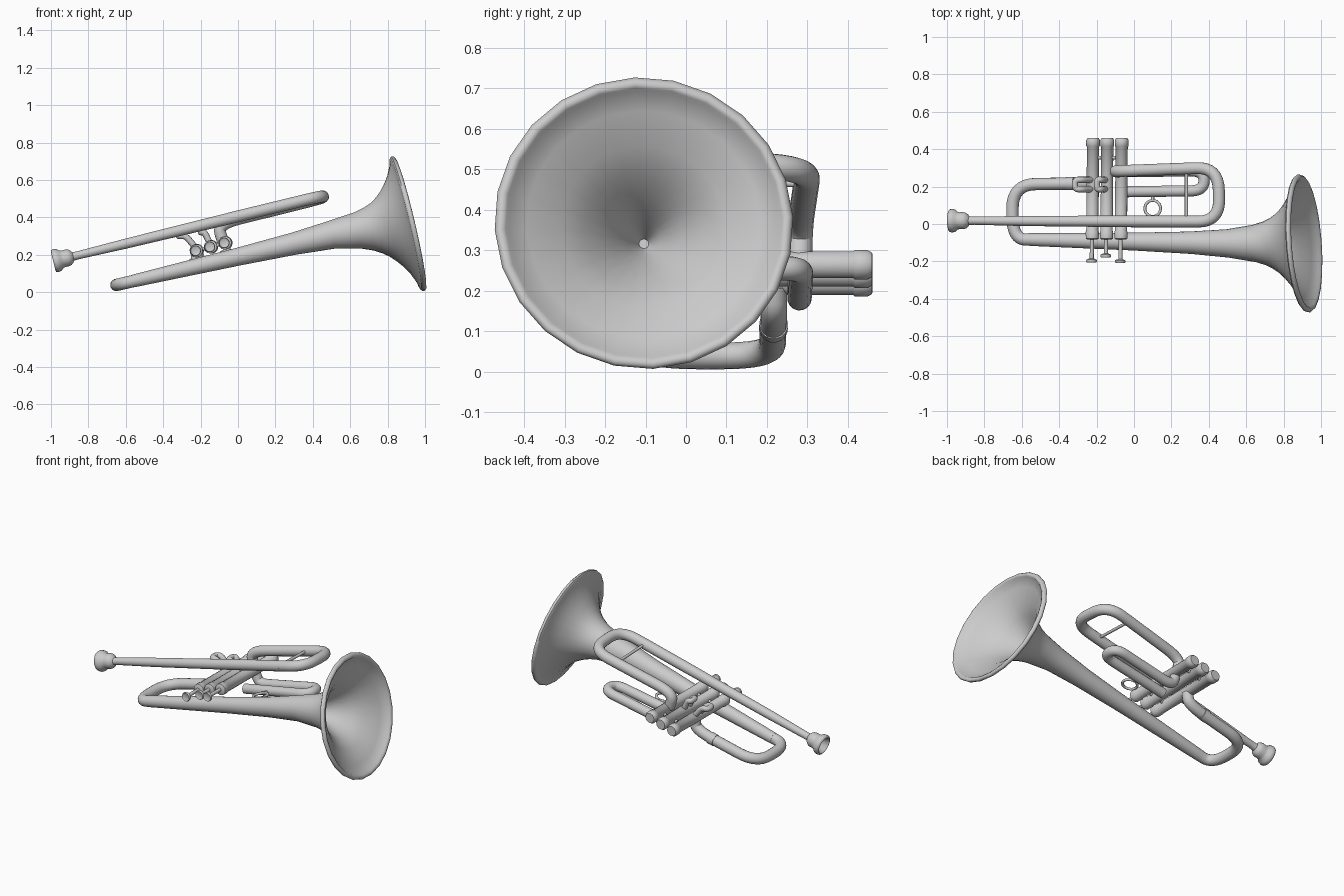
import bpy, bmesh, math
from mathutils import Vector

if "Cube" in bpy.data.objects:
    bpy.data.objects.remove(bpy.data.objects["Cube"])


def sweep(name, pts, radii, normal=None, n=16, closed=False, angle=50):
    """Round section along pts; a fixed normal gives a lathe-like stack of rings."""
    pts = [Vector(p) for p in pts]
    count = len(pts)
    if not isinstance(radii, (list, tuple)):
        radii = [radii] * count
    bm = bmesh.new()
    rings, side = [], None
    for i, p in enumerate(pts):
        if normal:
            t = Vector(normal).normalized()
        elif closed:
            t = (pts[(i + 1) % count] - pts[i - 1]).normalized()
        else:
            t = (pts[min(i + 1, count - 1)] - pts[max(i - 1, 0)]).normalized()
        if side is None:
            side = t.cross(Vector((0.13, 0.21, 0.97)))
        side = (side - t * side.dot(t)).normalized()
        up = t.cross(side)
        rings.append([bm.verts.new(p + radii[i] * (side * math.cos(a) + up * math.sin(a)))
                      for a in (2 * math.pi * k / n for k in range(n))])
    for i in range(count if closed else count - 1):
        a, b = rings[i], rings[(i + 1) % count]
        for k in range(n):
            bm.faces.new((a[k], a[(k + 1) % n], b[(k + 1) % n], b[k]))
    if not closed:
        bm.faces.new(rings[0][::-1])
        bm.faces.new(rings[-1])
    bmesh.ops.recalc_face_normals(bm, faces=bm.faces)
    me = bpy.data.meshes.new(name)
    bm.to_mesh(me)
    bm.free()
    ob = bpy.data.objects.new(name, me)
    bpy.context.collection.objects.link(ob)
    bpy.ops.object.select_all(action='DESELECT')
    ob.select_set(True)
    bpy.context.view_layer.objects.active = ob
    bpy.ops.object.shade_smooth_by_angle(angle=math.radians(angle))
    return ob


def bend(corners, d, steps=8):
    """Round the inner corners of a path, starting each bend d before the corner."""
    c = [Vector(p) for p in corners]
    out = [c[0]]
    for a, b, e in zip(c, c[1:], c[2:]):
        p = b + (a - b).normalized() * min(d, (a - b).length * 0.48)
        q = b + (e - b).normalized() * min(d, (e - b).length * 0.48)
        for s in range(steps + 1):
            t = s / steps
            out.append(p * (1 - t) ** 2 + b * 2 * t * (1 - t) + q * t * t)
    return out + [c[-1]]


def lathe(name, origin, axis, profile, n=16):
    o, ax = Vector(origin), Vector(axis).normalized()
    return sweep(name, [o + ax * t for t, r in profile], [r for t, r in profile], ax, n)


# Bell: x, z, radius outside, over the rolled rim, then back down the inside
bell = [(-.56, .06, .034), (0, .19, .048), (.3, .26, .06), (.5, .307, .076),
        (.643, .33, .1), (.70, .338, .118), (.74, .343, .138), (.775, .349, .163),
        (.805, .354, .193), (.835, .359, .23), (.862, .362, .272), (.885, .364, .322),
        (.893, .365, .348), (.894, .366, .36), (.901, .367, .369), (.912, .367, .37),
        (.921, .367, .363), (.923, .367, .353), (.917, .367, .343), (.905, .366, .336),
        (.88, .363, .29),
        (.83, .358, .205), (.78, .35, .148), (.70, .338, .088), (.62, .326, .042),
        (.55, .316, .012)]
sweep("bell", [(x, max(-.083 - .02 * (x + .56), -.104), z) for x, z, r in bell],
      [r for x, z, r in bell], (.972, .068, .228), 24)

# Bell bow and the tube back to the first valve
sweep("bell_bow", bend([(-.5, -.084, .074), (-.65, -.083, .039), (-.65, .212, .039),
                        (-.225, .217, .138), (-.215, .217, .21)], .13), .033)
lathe("bow_collar", (-.36, .216, .107), (1, .01, .236), [(0, .036), (.04, .036)])

# Lead pipe and main tuning slide
axis = (1, -.003, .243)
lead_z = lambda x: .17 + (x + .97) * .243
sweep("lead_pipe", [(-.9, .018, lead_z(-.9)), (-.6, .016, lead_z(-.6)),
                    (0, .014, lead_z(0)), (.3, .013, lead_z(.3))], [.021, .027, .032, .032])
sweep("tuning_slide", bend([(.2, .013, lead_z(.2)), (.458, .013, lead_z(.458)),
                            (.45, .303, lead_z(.45) - .012), (-.11, .282, lead_z(-.11) - .015),
                            (-.08, .28, .27)], .12), .032)
sweep("tuning_brace", [(.28, .02, lead_z(.28)), (.28, .29, lead_z(.28) - .01)], .009, n=10)

# Mouthpiece with hollow cup
lathe("mouthpiece", (-.988, .018, lead_z(-.988)), axis,
      [(.06, .012), (.035, .036), (.008, .046), (0, .052), (.003, .06), (.014, .064),
       (.032, .06), (.045, .048), (.058, .045), (.078, .046), (.092, .042), (.102, .034),
       (.11, .023), (.15, .021)], 20)

# Valves: body with end caps, stem and finger button
valves = [(-.223, .222, -.205), (-.147, .243, -.178), (-.07, .264, -.208)]
for i, (x, z, tip) in enumerate(valves, 1):
    tilt = (.008, 1, 0)
    lathe(f"valve_{i}", (x, -.082, z), tilt,
          [(0, .028), (.004, .035), (.04, .036), (.044, .033), (.495, .033), (.499, .037),
           (.53, .037), (.542, .03)])
    lathe(f"valve_stem_{i}", (x - .003, tip + .012, z), tilt,
          [(0, .011), (-.08 - tip, .011)], 12)
    lathe(f"valve_button_{i}", (x - .004, tip, z), tilt,
          [(.004, .018), (0, .026), (.006, .029), (.014, .028), (.02, .014)])

# Short rods joining neighbouring valves
for i, (a, b) in enumerate(zip(valves, valves[1:]), 1):
    for j, y in enumerate((.02, .355)):
        sweep(f"valve_link_{i}_{j}", [(a[0], y, a[1]), (b[0], y, b[1])], .01, n=10)

# Small first and second valve slides
for name, x, z, dx, dz in (("first_slide", -.224, .235, -.092, .066),
                           ("second_slide", -.148, .255, -.05, .066)):
    ya, yb = .186, .236
    sweep(name, bend([(x, ya, z), (x + dx * .6, ya, z + dz), (x + dx, ya, z + dz),
                      (x + dx, yb, z + dz), (x + dx * .6, yb, z + dz), (x, yb, z)],
                     .025, 5), .017, n=12)

# Third valve slide
sweep("third_slide", bend([(-.07, .172, .175), (.374, .178, .256), (.374, .285, .256),
                           (-.045, .28, .172), (-.07, .28, .23)], .07), .03)

# Finger ring beside the third slide
u, v = Vector((.974, 0, .22)), Vector((0, 1, 0))
sweep("finger_ring", [Vector((.1, .083, .21)) + .043 * (u * math.cos(a) + v * math.sin(a))
                      for a in (2 * math.pi * k / 24 for k in range(24))],
      .008, n=8, closed=True)
sweep("ring_post", [(.1, .125, .21), (.1, .165, .208)], .009, n=8)
